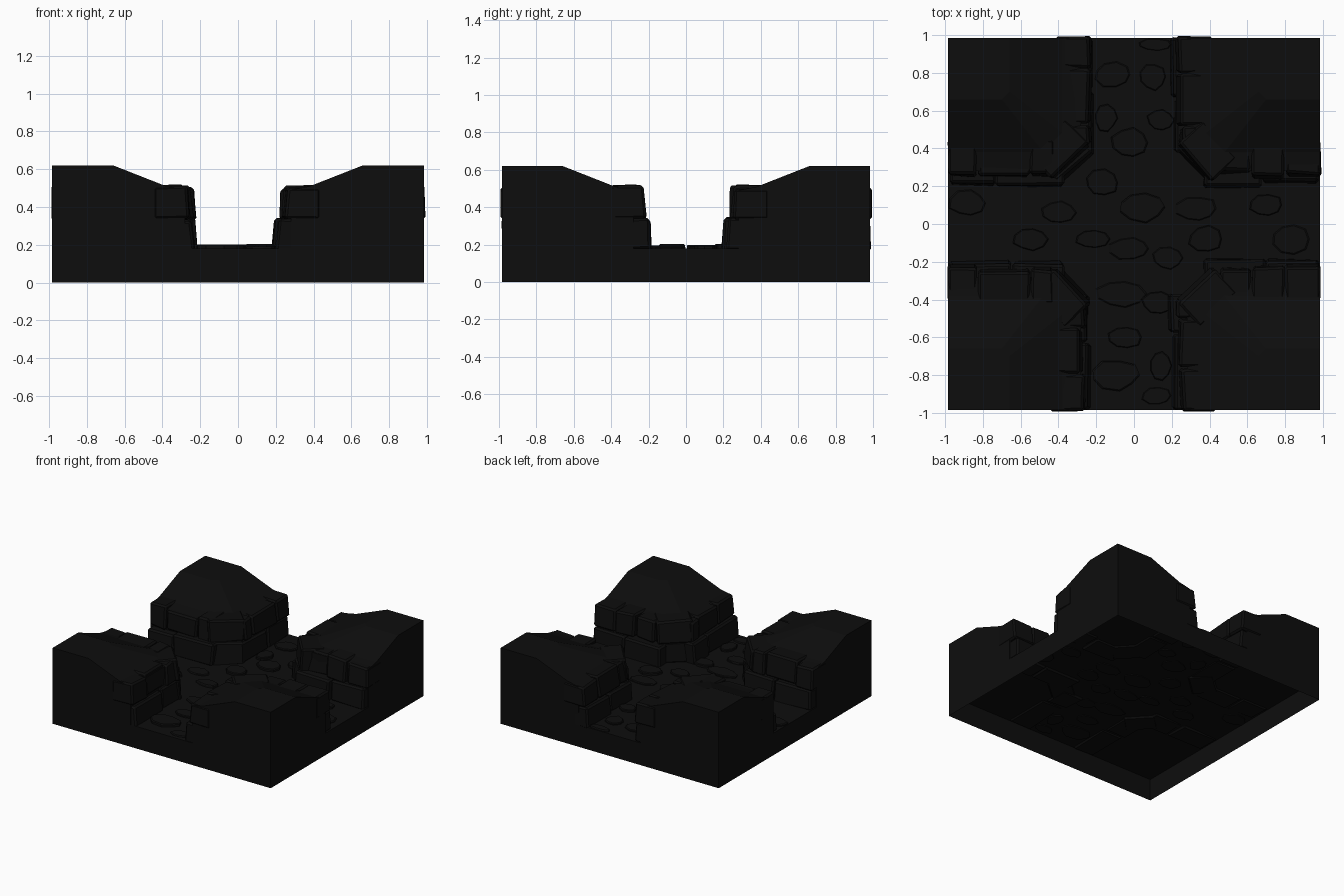
import bpy, bmesh, math, random
from mathutils import Vector, Matrix

if "Cube" in bpy.data.objects:
    bpy.data.objects.remove(bpy.data.objects["Cube"])

random.seed(7)
H = 0.985       # half width of tile
FLOOR = 0.18    # height of plinth

dark = bpy.data.materials.new("dark_stone")
dark.diffuse_color = (0.004, 0.004, 0.004, 1)
dark.use_nodes = True
dark.node_tree.nodes["Principled BSDF"].inputs["Base Color"].default_value = dark.diffuse_color


def finish(name, bm):
    bmesh.ops.recalc_face_normals(bm, faces=bm.faces)
    me = bpy.data.meshes.new(name)
    bm.to_mesh(me)
    bm.free()
    me.materials.append(dark)
    ob = bpy.data.objects.new(name, me)
    bpy.context.collection.objects.link(ob)
    return ob


# plinth: shallow box, open underneath
bm = bmesh.new()
bmesh.ops.create_cube(bm, size=1)
for v in bm.verts:
    v.co = ((v.co.x * 2 * H), v.co.y * 2 * H, (v.co.z + 0.5) * FLOOR)
bmesh.ops.delete(bm, geom=[f for f in bm.faces if f.calc_center_median().z < 0.01],
                 context='FACES_ONLY')
finish("plinth", bm)


# corner hill: stacked L-shaped contours rising to the corner, mirrored four ways
def contour(d, c, z):
    return [(H, d, z), (d + c, d, z), (d, d + c, z), (d, H, z)]


bm = bmesh.new()
levels = [contour(0.28, 0.14, FLOOR), contour(0.28, 0.14, 0.49),
          contour(0.38, 0.10, 0.51), contour(0.66, 0.04, 0.62)]
rows = [[bm.verts.new(p) for p in lv] for lv in levels]
for a, b in zip(rows, rows[1:]):
    for i in range(3):
        bm.faces.new((a[i], a[i + 1], b[i + 1], b[i]))
peak = bm.verts.new((H, H, 0.62))
foot = bm.verts.new((H, H, FLOOR))
bm.faces.new(rows[3] + [peak])
bm.faces.new([r[0] for r in rows] + [peak, foot])
bm.faces.new([r[3] for r in rows] + [peak, foot])
hill = finish("corner_hills", bm)
m = hill.modifiers.new("mirror", 'MIRROR')
m.use_axis = (True, True, False)
m.use_clip = False
m.merge_threshold = 0.0001


# wall stone: bevelled, slightly uneven block
def stone(name, centre, size, angle=0.0, jitter=0.008, lean=0.012):
    bm = bmesh.new()
    bmesh.ops.create_cube(bm, size=1)
    for v in bm.verts:
        top = v.co.z > 0
        front = v.co.y < 0
        v.co = Vector((v.co.x * size[0], v.co.y * size[1], v.co.z * size[2]))
        if front:
            v.co.y += lean if top else -lean * 0.3
            v.co += Vector([random.uniform(-jitter, jitter) for _ in range(3)])
    bmesh.ops.bevel(bm, geom=bm.edges[:], offset=0.013, segments=1, affect='EDGES')
    bm.transform(Matrix.Translation(centre) @ Matrix.Rotation(angle, 4, 'Z'))
    return finish(name, bm)


# each wall: x sign, y sign, arm axis, upper face, lower face, upper joints
walls = [
    (-1, 1, 'y', 0.23, 0.205, (0.42, 0.53, 0.83, 0.995)),
    (1, 1, 'y', 0.23, 0.20, (0.40, 0.52, 0.80, 0.995)),
    (-1, 1, 'x', 0.24, 0.19, (0.42, 0.55, 0.83, 0.99)),
    (1, 1, 'x', 0.25, 0.20, (0.44, 0.62, 0.80, 0.99)),
    (-1, -1, 'x', 0.22, 0.18, (0.42, 0.55, 0.83, 0.99)),
    (1, -1, 'x', 0.22, 0.19, (0.45, 0.62, 0.80, 0.99)),
    (-1, -1, 'y', 0.26, 0.23, (0.40, 0.55, 0.79, 0.995)),
    (1, -1, 'y', 0.225, 0.19, (0.40, 0.50, 0.76, 0.995)),
]


def course(sx, sy, axis, face, joints, z0, z1, label):
    depth = 0.19
    for a, b in zip(joints, joints[1:]):
        s, d = (a + b) / 2, face + depth / 2 + random.uniform(-0.008, 0.022)
        zt = z1 + random.uniform(-0.015, 0.008)
        zm = (z0 + zt) / 2
        if axis == 'x':
            pos, ang = (sx * s, sy * d, zm), 0 if sy > 0 else math.pi
        else:
            pos, ang = (sx * d, sy * s, zm), -math.pi / 2 * sx
        stone(label, pos, (b - a - 0.006, depth, zt - z0), ang)


for sx, sy, axis, up, low, joints in walls:
    course(sx, sy, axis, up, joints, 0.335, 0.51, "upper_wall_stone")
    mid = (joints[1] + joints[2]) / 2 + random.uniform(-0.05, 0.05)
    course(sx, sy, axis, low, (0.37, mid, joints[3] - 0.01), 0.17, 0.34, "lower_wall_stone")

# angled stones cutting off the crossing corners
for sx in (-1, 1):
    for sy in (-1, 1):
        ang = math.atan2(sy, sx) - math.pi / 2
        for z0, z1, r, w, name in ((0.335, 0.51, 0.56, 0.27, "upper_corner_stone"),
                                   (0.17, 0.345, 0.53, 0.25, "lower_corner_stone")):
            r += random.uniform(-0.015, 0.015)
            k = r / math.sqrt(2)
            stone(name, (sx * k, sy * k, (z0 + z1) / 2), (w, 0.19, z1 - z0),
                  ang + random.uniform(-0.08, 0.08))


# paving: irregular low slabs  (x, y, half length, half width)
paving = [
    (0.11, 0.95, 0.09, 0.03), (-0.11, 0.79, 0.10, 0.07), (0.10, 0.78, 0.07, 0.07),
    (-0.02, 0.43, 0.10, 0.08), (0.14, 0.55, 0.07, 0.06), (-0.15, 0.56, 0.06, 0.07),
    (0.04, 0.09, 0.13, 0.08), (-0.17, 0.22, 0.09, 0.07), (0.33, 0.08, 0.11, 0.07),
    (0.38, -0.08, 0.09, 0.07), (-0.88, 0.11, 0.10, 0.07), (-0.55, -0.08, 0.09, 0.06),
    (-0.22, -0.08, 0.09, 0.05), (-0.02, -0.13, 0.11, 0.06), (0.83, -0.08, 0.10, 0.08),
    (0.70, 0.10, 0.09, 0.06), (-0.07, -0.37, 0.13, 0.07), (0.13, -0.42, 0.09, 0.06),
    (-0.10, -0.80, 0.13, 0.08), (0.14, -0.75, 0.06, 0.08), (0.12, -0.91, 0.08, 0.05),
    (-0.05, -0.60, 0.09, 0.06), (0.18, -0.18, 0.08, 0.06), (-0.40, 0.06, 0.09, 0.06),
]
for x, y, rx, ry in paving:
    bm = bmesh.new()
    n = 9
    top = random.uniform(0.19, 0.203)
    outline = []
    for i in range(n):
        t = math.tau * i / n
        k = random.uniform(0.88, 1.1)
        outline.append((rx * k * math.cos(t), ry * k * math.sin(t)))
    rings = [[bm.verts.new((x + px * s, max(-H, min(H, y + py * s)), z)) for px, py in outline]
             for s, z in ((1.0, 0.174), (1.0, top - 0.006), (0.92, top))]
    for a, b in zip(rings, rings[1:]):
        for i in range(n):
            j = (i + 1) % n
            bm.faces.new((a[i], a[j], b[j], b[i]))
    bm.faces.new(rings[2])
    bm.faces.new(rings[0][::-1])
    finish("paving_slab", bm)
